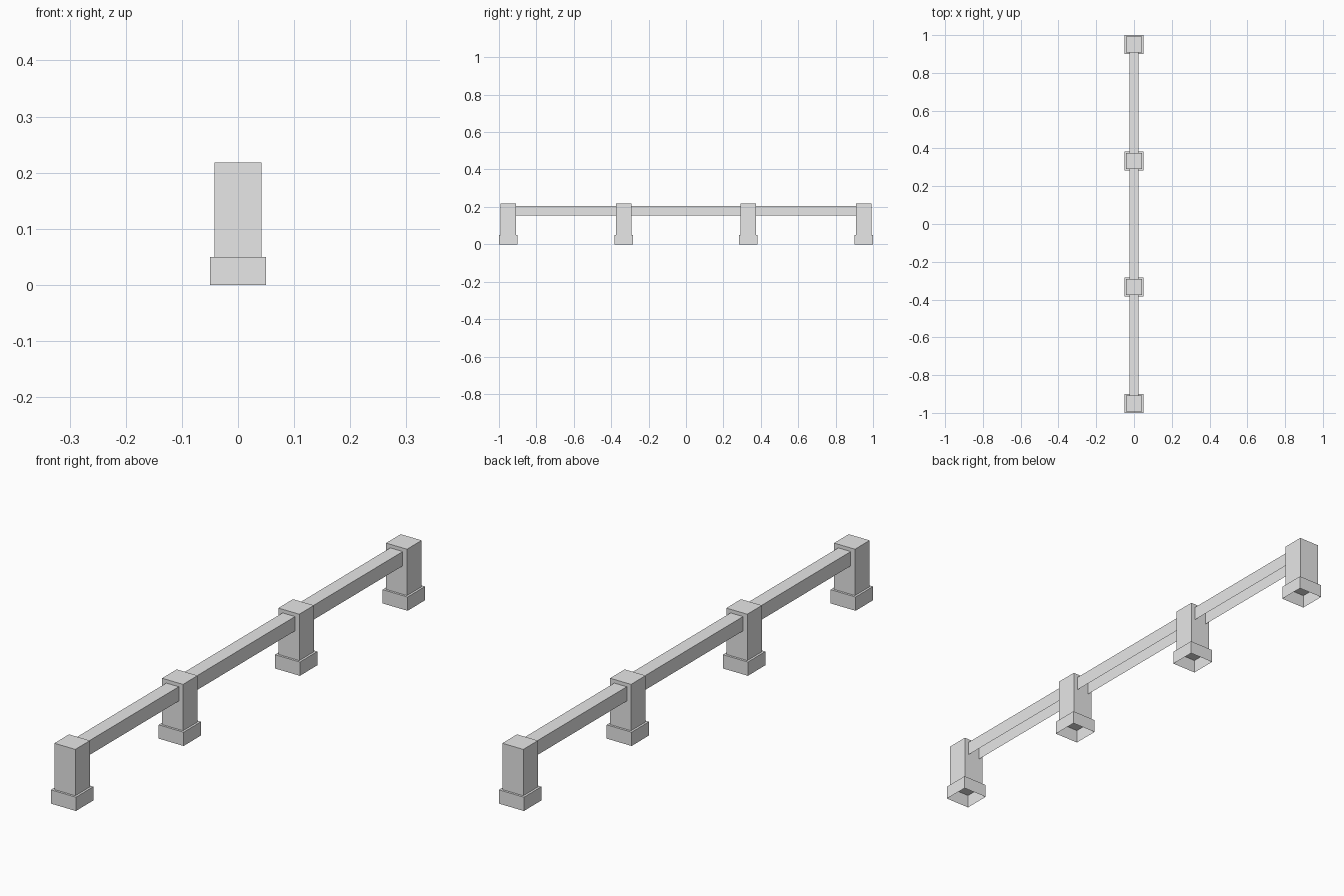
import bpy
import bmesh

cube = bpy.data.objects.get("Cube")
if cube:
    bpy.data.objects.remove(cube, do_unlink=True)

grey = bpy.data.materials.new("plain_grey")
grey.use_nodes = True
grey.diffuse_color = (0.8, 0.8, 0.8, 1)
grey.node_tree.nodes["Principled BSDF"].inputs["Base Color"].default_value = (0.8, 0.8, 0.8, 1)


def shell(name, size, centre_y, z_low, open_ends=False):
    """Box shell with no underside, and optionally no end faces along y."""
    bm = bmesh.new()
    bmesh.ops.create_cube(bm, size=1)
    bm.normal_update()
    unseen = [f for f in bm.faces
              if f.normal.z < -0.5 or (open_ends and abs(f.normal.y) > 0.5)]
    bmesh.ops.delete(bm, geom=unseen, context="FACES")
    bmesh.ops.scale(bm, vec=size, verts=bm.verts)
    bmesh.ops.translate(bm, vec=(0, 0, size[2] / 2), verts=bm.verts)
    mesh = bpy.data.meshes.new(name)
    bm.to_mesh(mesh)
    bm.free()
    mesh.materials.append(grey)
    obj = bpy.data.objects.new(name, mesh)
    obj.location = (0, centre_y, z_low)
    bpy.context.collection.objects.link(obj)


BASE_WIDTH, BASE_HEIGHT = 0.1, 0.05
POST_WIDTH, POST_TOP = 0.084, 0.218
RAIL_WIDTH, RAIL_LOW, RAIL_TOP = 0.05, 0.153, 0.205
stations = [-0.95, -0.333, 0.333, 0.95]

# Posts standing on hollow square bases
for i, y in enumerate(stations, 1):
    shell(f"post_base_{i}", (BASE_WIDTH, BASE_WIDTH, BASE_HEIGHT), y, 0)
    shell(f"post_{i}", (POST_WIDTH, POST_WIDTH, POST_TOP - BASE_HEIGHT), y, BASE_HEIGHT)

# Rails spanning from post to post
for i, (a, b) in enumerate(zip(stations, stations[1:]), 1):
    length = b - a - POST_WIDTH
    shell(f"rail_{i}", (RAIL_WIDTH, length, RAIL_TOP - RAIL_LOW), (a + b) / 2, RAIL_LOW, True)
